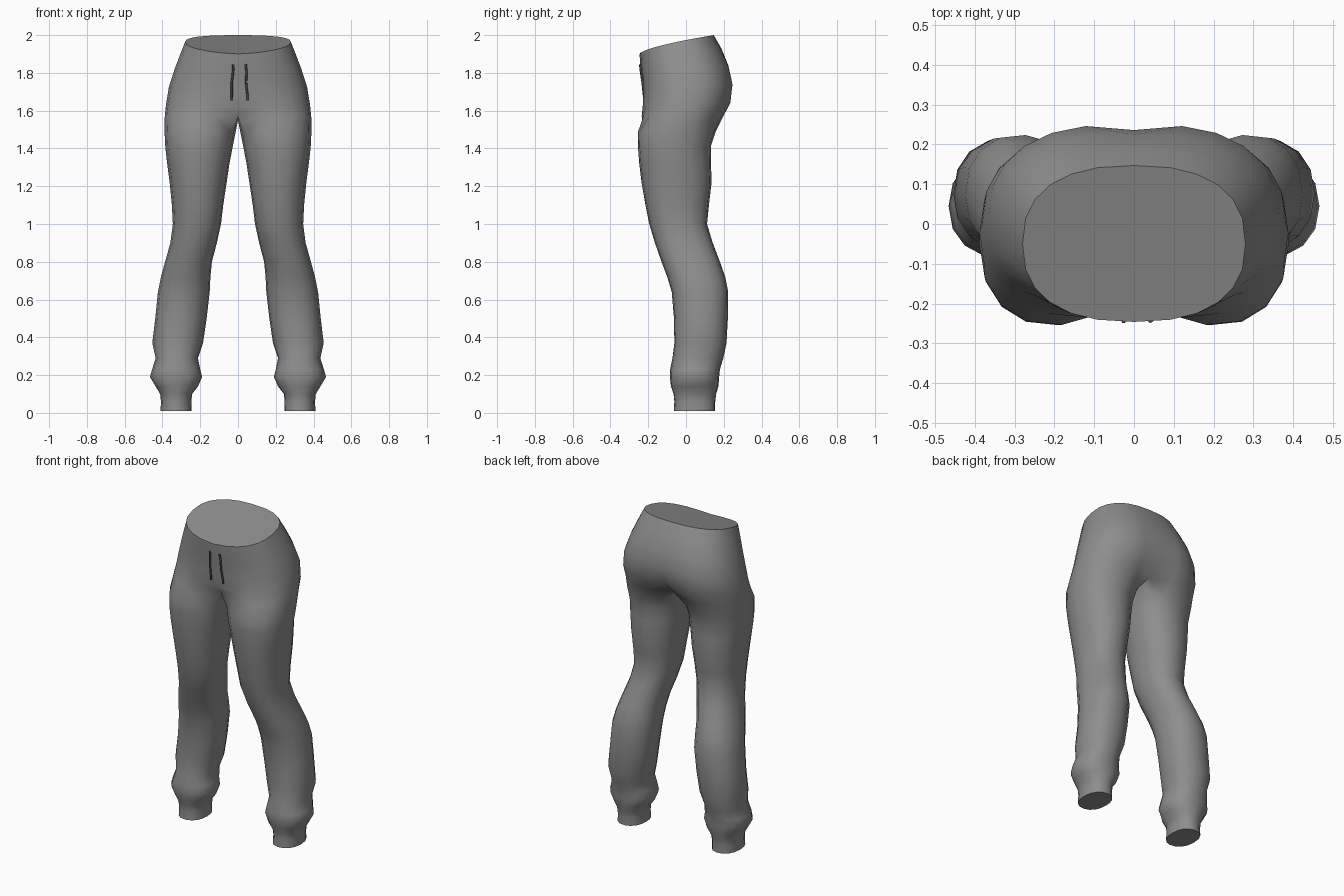
import bpy, bmesh, math
from mathutils import Vector

if "Cube" in bpy.data.objects:
    bpy.data.objects.remove(bpy.data.objects["Cube"])


def material(name, v):
    m = bpy.data.materials.new(name)
    m.diffuse_color = (v, v, v, 1)
    m.use_nodes = True
    m.node_tree.nodes["Principled BSDF"].inputs["Base Color"].default_value = m.diffuse_color
    return m


grey = material("grey fabric", 0.27)
dark = material("dark cord", 0.07)

ARC, INNER = 12, 3          # outer arc segments, inner-thigh points


def spow(v, p):
    return math.copysign(abs(v) ** p, v)


# Leg sections: z, outer x, inner x, front y, back y
legs = [
    (0.01, .410, .245, -.065, .155), (0.06, .408, .247, -.062, .155),
    (0.10, .412, .243, -.066, .160), (0.14, .436, .212, -.080, .172),
    (0.19, .466, .190, -.086, .176), (0.23, .455, .200, -.084, .180),
    (0.29, .436, .212, -.072, .198), (0.37, .454, .185, -.062, .215),
    (0.50, .438, .166, -.064, .222), (0.64, .424, .150, -.076, .224),
    (0.72, .408, .146, -.100, .208), (0.80, .386, .138, -.130, .180),
    (0.90, .358, .112, -.165, .142), (1.00, .345, .090, -.195, .112),
    (1.10, .350, .078, -.215, .122), (1.22, .362, .060, -.236, .136),
    (1.32, .375, .045, -.248, .133), (1.41, .385, .028, -.255, .132),
    (1.49, .389, .012, -.254, .158),
]
# Hip sections: front z, back z, half width, front y, back y, front and back groove
hips = [
    (1.575, 1.56, .388, -.250, .208, .075, .075),
    (1.62, 1.64, .381, -.240, .246, .030, .035),
    (1.70, 1.74, .366, -.232, .256, .010, .020),
    (1.79, 1.84, .335, -.236, .230, .000, .006),
    (1.85, 1.93, .305, -.243, .187, .000, .000),
    (1.90, 2.00, .280, -.246, .147, .000, .000),
]


def leg_ring(z, xo, xi, yf, yb):
    cx, rx, cy, ry = (xo + xi) / 2, (xo - xi) / 2, (yf + yb) / 2, (yb - yf) / 2
    lo, hi = math.radians(-52), math.radians(232)
    angles = [lo + (hi - lo) * i / ARC for i in range(ARC + 1)]
    gap = 2 * math.pi - (hi - lo)
    angles += [hi + gap * (k + 1) / (INNER + 1) for k in range(INNER)]
    return [(cx + rx * spow(math.sin(a), .9), cy - ry * spow(math.cos(a), .9), z)
            for a in angles]


def hip_arc(zf, zb, ax, yf, yb, gf, gb):
    pts = []
    cy, ry = (yf + yb) / 2, (yb - yf) / 2
    for i in range(ARC + 1):
        t = math.pi * i / ARC
        x = 0 if i in (0, ARC) else ax * math.sin(t) ** .82
        y = cy - ry * spow(math.cos(t), .82)
        s = max(0, min(1, (y - yf) / (yb - yf)))
        groove = max(0, 1 - x / .17) ** 1.5
        y += groove * (gf if t < math.pi / 2 else -gb)
        pts.append((x, y, zf + (zb - zf) * s ** .65))
    return pts


# Trousers: one half lofted from cuff to waist, then mirrored
bm = bmesh.new()
rings = [[bm.verts.new(p) for p in leg_ring(*s)] for s in legs]
arcs = [[bm.verts.new(p) for p in hip_arc(*s)] for s in hips]

# Crotch seam closes the first hip arc into a full ring
front, back = arcs[0][0].co, arcs[0][-1].co
seam = []
for k in range(INNER):
    p = back.lerp(front, (k + 1) / (INNER + 1))
    seam.append(bm.verts.new((0, p.y, 1.55)))
rings.append(arcs[0] + seam)

n = ARC + 1 + INNER
for a, b in zip(rings, rings[1:]):
    for i in range(n):
        j = (i + 1) % n
        bm.faces.new((a[i], a[j], b[j], b[i]))
for a, b in zip(arcs, arcs[1:]):
    for i in range(ARC):
        bm.faces.new((a[i], a[i + 1], b[i + 1], b[i]))
bm.faces.new(rings[0][::-1])     # cuff end
bm.faces.new(arcs[-1])           # half of the waist opening

# Mirror to the other leg
geom = bm.verts[:] + bm.edges[:] + bm.faces[:]
bmesh.ops.mirror(bm, geom=geom, axis='X', merge_dist=0.0005)
bmesh.ops.remove_doubles(bm, verts=bm.verts[:], dist=0.0005)
bmesh.ops.recalc_face_normals(bm, faces=bm.faces[:])
me = bpy.data.meshes.new("trousers")
bm.to_mesh(me)
bm.free()
me.materials.append(grey)
trousers = bpy.data.objects.new("trousers", me)
bpy.context.collection.objects.link(trousers)
bpy.context.view_layer.objects.active = trousers
trousers.select_set(True)
bpy.ops.object.shade_smooth_by_angle(angle=math.radians(50))
bpy.context.view_layer.update()

# Drawstrings: thin cords lying on the front of the waist
for name, x0, x1 in (("left_drawstring", -.026, -.036), ("right_drawstring", .041, .049)):
    cu = bpy.data.curves.new(name, 'CURVE')
    cu.dimensions = '3D'
    cu.bevel_depth = 0.006
    cu.bevel_resolution = 1
    cu.use_fill_caps = True
    sp = cu.splines.new('POLY')
    steps = 7
    sp.points.add(steps - 1)
    for i in range(steps):
        f = i / (steps - 1)
        x, z = x0 + (x1 - x0) * f + .002 * math.sin(f * 9), 1.845 - .19 * f
        hit, loc, nor, _ = trousers.ray_cast(Vector((x, -1, z)), Vector((0, 1, 0)))
        y = loc.y if hit else -.23
        sp.points[i].co = (x, y - .003, z, 1)
    cu.materials.append(dark)
    bpy.context.collection.objects.link(bpy.data.objects.new(name, cu))
